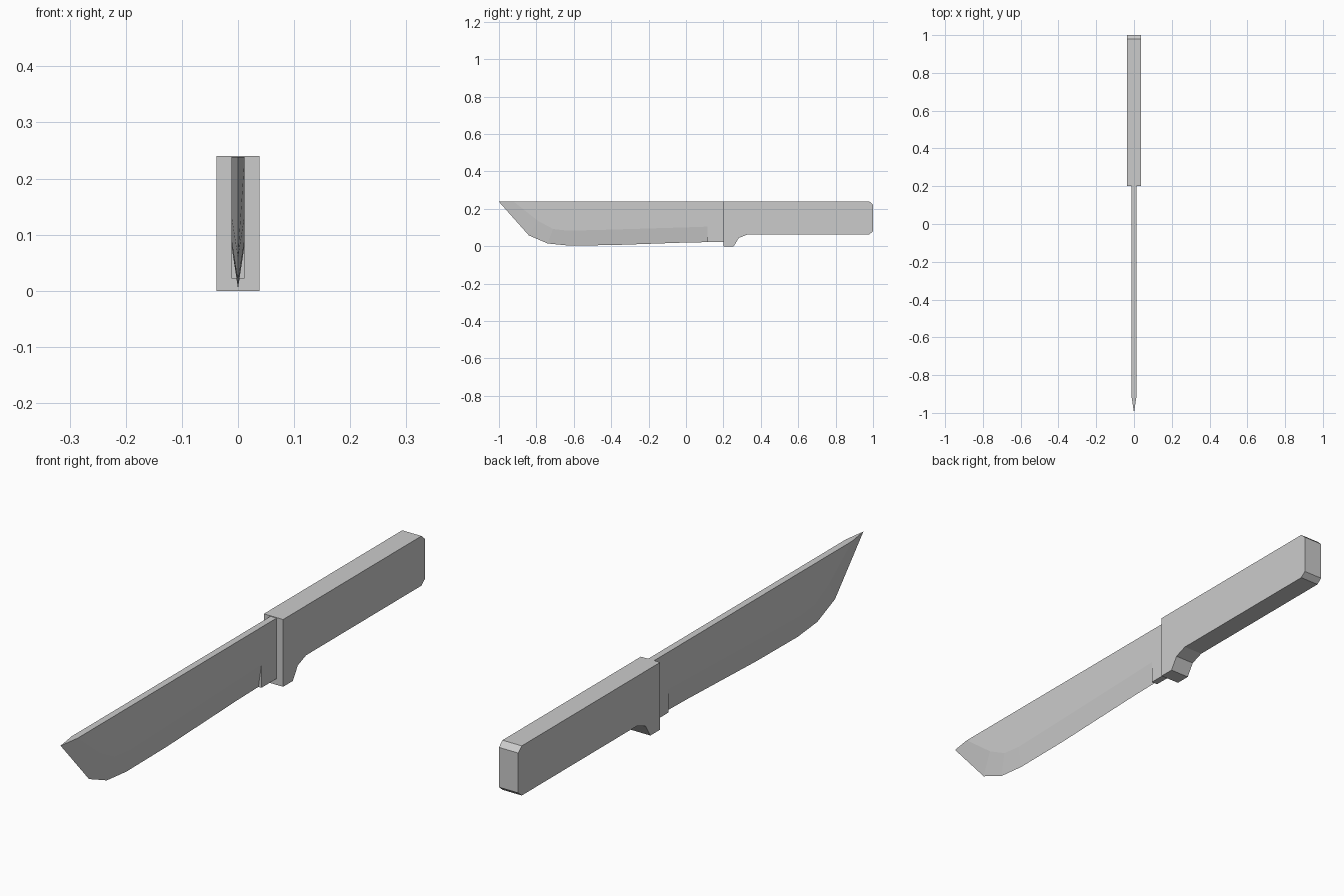
import bpy, bmesh

if "Cube" in bpy.data.objects:
    bpy.data.objects.remove(bpy.data.objects["Cube"])

HANDLE_W, BLADE_W, TOP = 0.038, 0.012, 0.238


def finish(name, bm):
    bmesh.ops.remove_doubles(bm, verts=bm.verts, dist=1e-5)
    bmesh.ops.recalc_face_normals(bm, faces=bm.faces)
    mesh = bpy.data.meshes.new(name)
    bm.to_mesh(mesh)
    bm.free()
    obj = bpy.data.objects.new(name, mesh)
    bpy.context.collection.objects.link(obj)
    return obj


def extruded_profile(name, points, half_width):
    """Side profile in (y, z), extruded symmetrically along x."""
    bm = bmesh.new()
    face = bm.faces.new([bm.verts.new((-half_width, y, z)) for y, z in points])
    new = bmesh.ops.extrude_face_region(bm, geom=[face])["geom"]
    verts = [v for v in new if isinstance(v, bmesh.types.BMVert)]
    bmesh.ops.translate(bm, verts=verts, vec=(2 * half_width, 0, 0))
    return finish(name, bm)


# Handle with chamfered butt and finger guard
extruded_profile("handle", [
    (0.2, 0), (0.255, 0), (0.283, 0.045), (0.33, 0.063), (0.98, 0.063),
    (1, 0.08), (1, 0.222), (0.98, 0.24), (0.2, 0.24)], HANDLE_W)

# Unsharpened block between handle and cutting edge
extruded_profile("blade_base", [
    (0.115, 0.022), (0.2, 0.022), (0.2, TOP), (0.115, TOP)], BLADE_W)

# Blade stations: edge y, edge z, bevel y, bevel z
stations = [
    (0.115, 0.022, 0.115, 0.105),
    (0.0, 0.020, 0.0, 0.101),
    (-0.4, 0.006, -0.4, 0.089),
    (-0.63, 0.004, -0.63, 0.083),
    (-0.74, 0.015, -0.71, 0.092),
    (-0.84, 0.058, -0.79, 0.135),
    (-1.0, TOP, -0.92, TOP),
]
bm = bmesh.new()
rings = []
for ey, ez, by, bz in stations:
    w = BLADE_W
    ring = [(0, ey, ez), (w, by, bz), (w, by, TOP), (-w, by, TOP), (-w, by, bz)]
    rings.append([bm.verts.new(p) for p in ring])
for a, b in zip(rings, rings[1:]):
    for i in range(5):
        j = (i + 1) % 5
        bm.faces.new((a[i], a[j], b[j], b[i]))
bm.faces.new(rings[0])
tip = rings[-1]
bm.faces.new((tip[0], tip[1], tip[4]))
finish("blade", bm)
